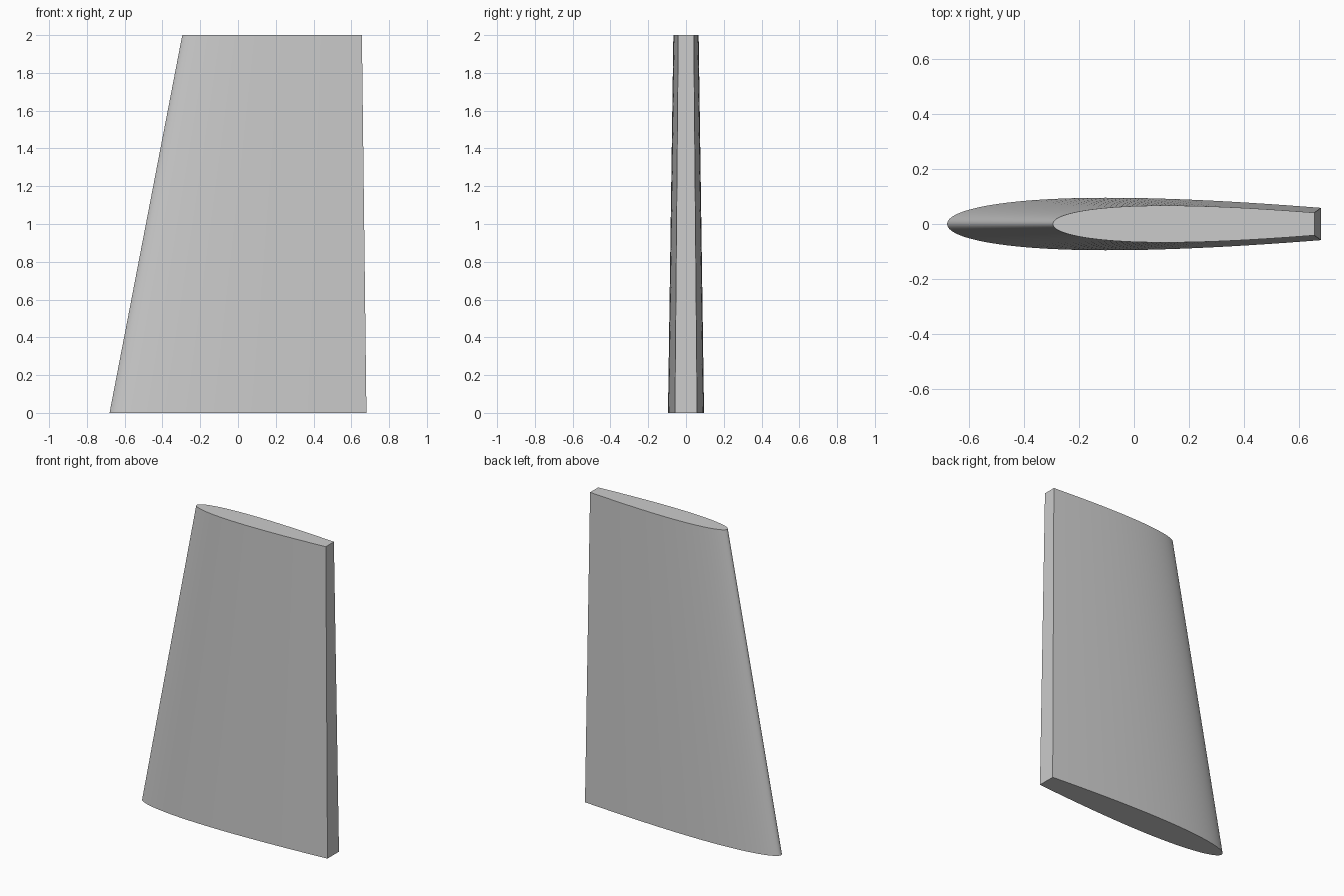
import bpy
import math

cube = bpy.data.objects.get("Cube")
if cube:
    bpy.data.objects.remove(cube, do_unlink=True)

STEPS = 40        # points along each side of the section
CUT = 0.697       # fraction of the full chord kept before the blunt rear edge


def half_thickness(u):
    """Symmetric airfoil half thickness, scaled to a maximum of 1."""
    return (2.969 * math.sqrt(u) - 1.26 * u - 3.516 * u**2
            + 2.843 * u**3 - 1.015 * u**4) / 1.0


def section(nose, tail, thick, z):
    """Closed outline from the rear edge, around the nose and back."""
    points = []
    for i in range(-STEPS, STEPS + 1):
        f = (i / STEPS) ** 2          # denser points near the nose
        y = math.copysign(half_thickness(f * CUT) * thick, i)
        points.append((nose + (tail - nose) * f, y, z))
    return points


# Tapered blade lofted between the root and tip sections
root = section(-0.68, 0.68, 0.0955, 0)
tip = section(-0.295, 0.656, 0.067, 2)
n = len(root)
faces = [(i, (i + 1) % n, n + (i + 1) % n, n + i) for i in range(n)]
faces += [tuple(reversed(range(n))), tuple(range(n, 2 * n))]

mesh = bpy.data.meshes.new("fin_blade")
mesh.from_pydata(root + tip, [], faces)
mesh.update()
blade = bpy.data.objects.new("fin_blade", mesh)
bpy.context.collection.objects.link(blade)

# Plain grey finish
grey = bpy.data.materials.new("light_grey")
grey.use_nodes = True
colour = (0.6, 0.6, 0.6, 1)
grey.diffuse_color = colour
grey.node_tree.nodes["Principled BSDF"].inputs["Base Color"].default_value = colour
mesh.materials.append(grey)

# Smooth skin with crisp ends and rear edge
bpy.ops.object.select_all(action="DESELECT")
blade.select_set(True)
bpy.context.view_layer.objects.active = blade
bpy.ops.object.shade_smooth_by_angle(angle=math.radians(30))
